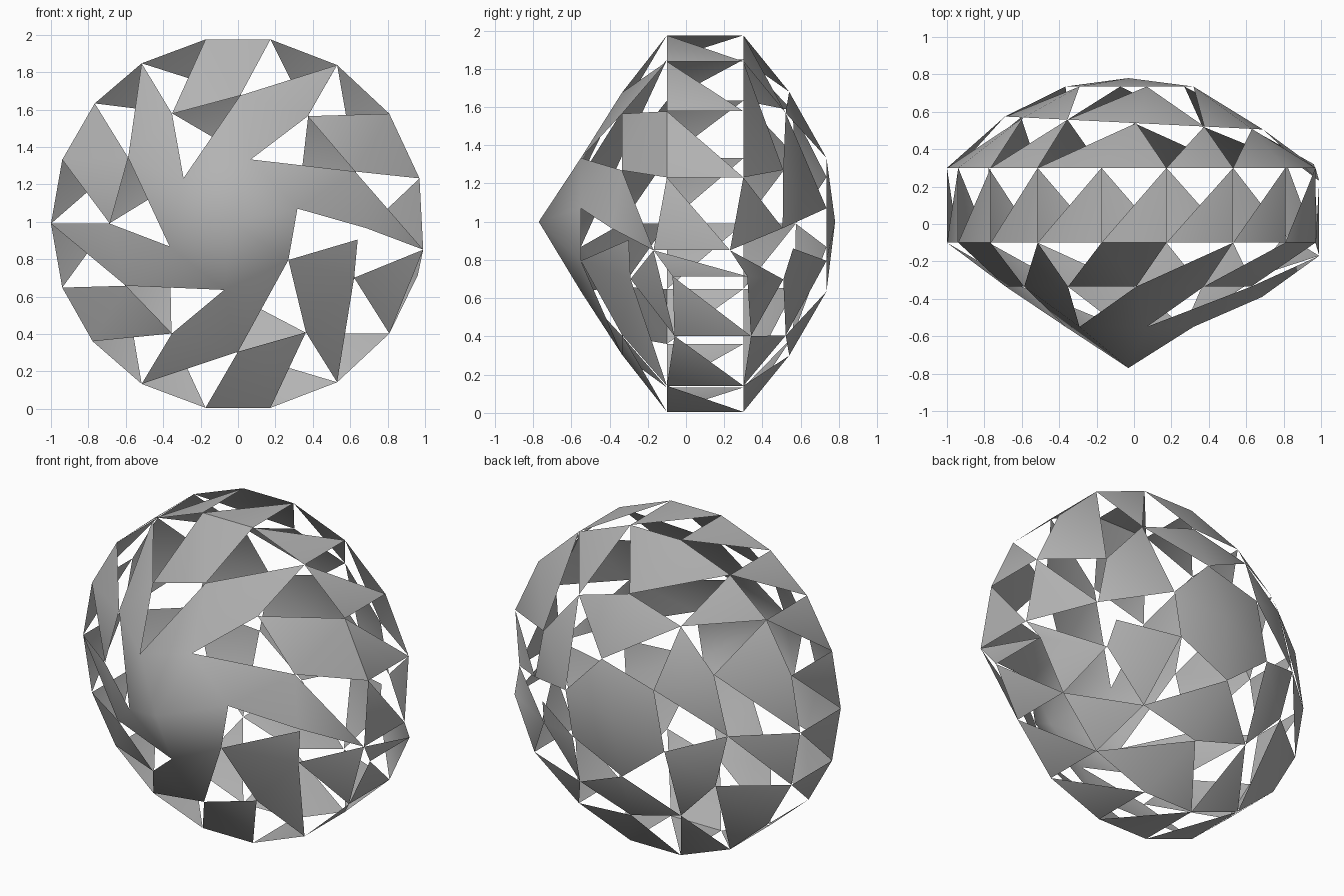
import bpy, bmesh
from math import radians, sin, cos
from mathutils import Vector

if "Cube" in bpy.data.objects:
    bpy.data.objects.remove(bpy.data.objects["Cube"], do_unlink=True)

grey = bpy.data.materials.new("plain grey")
grey.use_nodes = True
COLOUR = (0.45, 0.45, 0.45, 1)
grey.diffuse_color = COLOUR
grey.node_tree.nodes["Principled BSDF"].inputs["Base Color"].default_value = COLOUR

CENTRE = Vector((0, 0.1, 0.99))


def ring(angles, radius, y, x=0.0):
    """Points on a circle facing the front; angles run clockwise from the top."""
    return [Vector((x + radius * sin(radians(a)), y, 0.99 + radius * cos(radians(a))))
            for a in angles]


def pick(points, i):
    return points[i % len(points)]


def make_shell(name, triangles):
    """Thin shell from triangles, all turned outward, with shared corners merged."""
    bm = bmesh.new()
    for tri in triangles:
        a, b, c = tri
        if (b - a).cross(c - a).dot((a + b + c) / 3 - CENTRE) < 0:
            tri = (a, c, b)
        bm.faces.new([bm.verts.new(p) for p in tri])
    bmesh.ops.remove_doubles(bm, verts=bm.verts[:], dist=0.001)
    mesh = bpy.data.meshes.new(name)
    bm.to_mesh(mesh)
    bm.free()
    mesh.materials.append(grey)
    obj = bpy.data.objects.new(name, mesh)
    bpy.context.collection.objects.link(obj)
    bpy.ops.object.select_all(action='DESELECT')
    obj.select_set(True)
    bpy.context.view_layer.objects.active = obj
    bpy.ops.object.shade_smooth_by_angle(angle=radians(40))


# Rings of six, twelve and eighteen points, used on the front and the back
inner = (313, 16, 77, 123, 187, 250)
middle = (329, 1, 33, 66, 92, 115, 148, 180, 211, 241, 270, 301)
outer = (350, 10, 32, 54, 76, 98, 106, 126, 148, 170, 190, 211, 231, 250, 270, 290, 310, 329)

tip = Vector((-0.03, -0.77, 1))
a = ring(inner, 0.357, -0.55, -0.03)
b = ring(middle, 0.685, -0.335)
c = ring(outer, 1, -0.1)
d = ring(outer, 1, 0.3)
e = ring(middle, 0.69, 0.54)
f = ring(inner, 0.357, 0.735, -0.03)
back_tip = Vector((-0.03, 0.78, 1))

# Small shifts where the rings fail to close on the +x side
b[4].y, b[5].y = -0.39, -0.29
c[5].y, c[6].y, c[7].y = -0.17, -0.07, -0.06
d[5].y, d[6].y, d[7].y = 0.23, 0.32, 0.34
for p in e:
    p.y -= 0.05 * p.x
front_gap = Vector((0.64, -0.3, 0.905))
back_gap = Vector((0.6, 0.56, 0.86))

front, back = [], []
for s in range(6):
    i, j = 2 * s, 3 * s
    seam = s == 2
    a0, a1 = a[s], pick(a, s + 1)
    b0, b1, b2 = b[i], b[i + 1], pick(b, i + 2)
    # Front: closed cap, a swept blade, then a tile beside it
    front += [(tip, a0, a1), (a1, b2, b1), (b1, b2, c[j + 2])]
    if seam:
        front += [(a1, front_gap, b1), (b1, c[j - 1], c[j + 1])]
    else:
        front += [(a0, a1, b1), (b0, c[j], b1), (b1, c[j], c[j + 1])]
    # Back: closed cap, a fan on each cap corner, then tiles to the rim
    e0, e1, e2 = pick(e, i - 2), pick(e, i - 1), e[i]
    rim = [pick(d, j - k) for k in range(2, 6)]
    back += [(back_tip, f[s], pick(f, s + 1)),
             (f[s], back_gap if s == 3 else e0, e1), (f[s], e1, e2),
             (e1, rim[0], rim[1]), (e1, rim[1], rim[2]), (e0, rim[3], rim[2])]

# Belt: one triangle per side, leaving the other half open
belt = [(c[k], pick(c, k + 1), pick(d, k + 1)) for k in range(18)]

make_shell("front_shell", front)
make_shell("belt", belt)
make_shell("back_shell", back)
